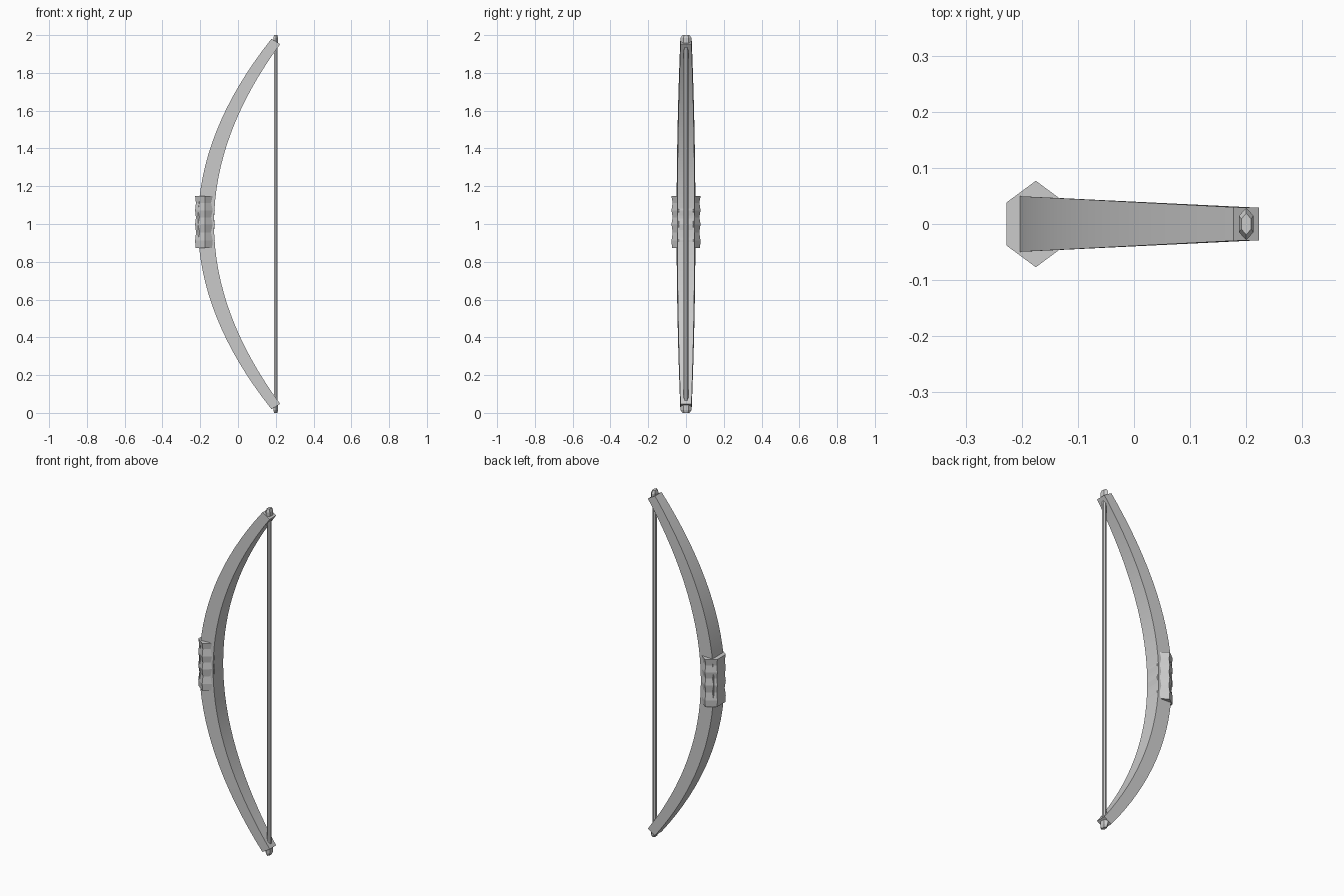
import bpy, bmesh, math

if "Cube" in bpy.data.objects:
    bpy.data.objects.remove(bpy.data.objects["Cube"])

grey = bpy.data.materials.new("plain grey")
grey.diffuse_color = (0.6, 0.6, 0.6, 1)
grey.use_nodes = True
grey.node_tree.nodes["Principled BSDF"].inputs["Base Color"].default_value = grey.diffuse_color


def loft(name, rings, smooth=False):
    """Skin a list of matching closed rings and cap both ends."""
    bm = bmesh.new()
    loops = [[bm.verts.new(p) for p in ring] for ring in rings]
    n = len(loops[0])
    for a, b in zip(loops, loops[1:]):
        for i in range(n):
            j = (i + 1) % n
            bm.faces.new((a[i], a[j], b[j], b[i]))
    bm.faces.new(loops[0][::-1])
    bm.faces.new(loops[-1])
    bmesh.ops.recalc_face_normals(bm, faces=bm.faces)
    mesh = bpy.data.meshes.new(name)
    bm.to_mesh(mesh)
    bm.free()
    mesh.materials.append(grey)
    obj = bpy.data.objects.new(name, mesh)
    bpy.context.collection.objects.link(obj)
    if smooth:
        bpy.ops.object.select_all(action='DESELECT')
        obj.select_set(True)
        bpy.context.view_layer.objects.active = obj
        bpy.ops.object.shade_smooth_by_angle(angle=math.radians(30))
    return obj


def hexagon(x, z, rx, ry):
    """Six-sided ring with points along y; rx is the half width across flats."""
    c = math.cos(math.radians(30))
    return [(x + rx * math.sin(math.radians(60 * i)) / c,
             ry * math.cos(math.radians(60 * i)), z) for i in range(6)]


# Curved limbs: rectangular section, narrowing towards the tips
rings = []
steps = 32
for i in range(steps + 1):
    s = -1 + 2 * i / steps
    bend = s * s
    xo, zo = -0.212 + 0.389 * bend, 1 + 0.98 * s
    xi, zi = -0.127 + 0.350 * bend, 1 + 0.952 * s
    wo, wi = 0.050 - 0.020 * bend, 0.046 - 0.017 * bend
    rings.append([(xo, -wo, zo), (xi, -wi, zi), (xi, wi, zi), (xo, wo, zo)])
loft("bow_limbs", rings, smooth=True)

# Grip: hexagonal sleeve with finger grooves
profile = [(0.873, 0.96), (0.912, 1.0), (0.955, 0.91), (0.998, 1.0),
           (1.035, 0.92), (1.072, 1.0), (1.112, 0.92), (1.148, 1.0)]
loft("grip", [hexagon(-0.175, z, 0.052 * k, 0.077 * k) for z, k in profile])

# String
loft("bowstring", [hexagon(0.2, z, 0.010, 0.013) for z in (0.04, 1.96)])

# String knots at both tips, with chamfered ends
knot = [(0.07, 0.6), (0.055, 1.0), (0.015, 1.0), (0.0, 0.65)]
for name, flip in (("lower_knot", False), ("upper_knot", True)):
    loft(name, [hexagon(0.2, 2 - z if flip else z, 0.013 * k, 0.029 * k)
                for z, k in knot])
